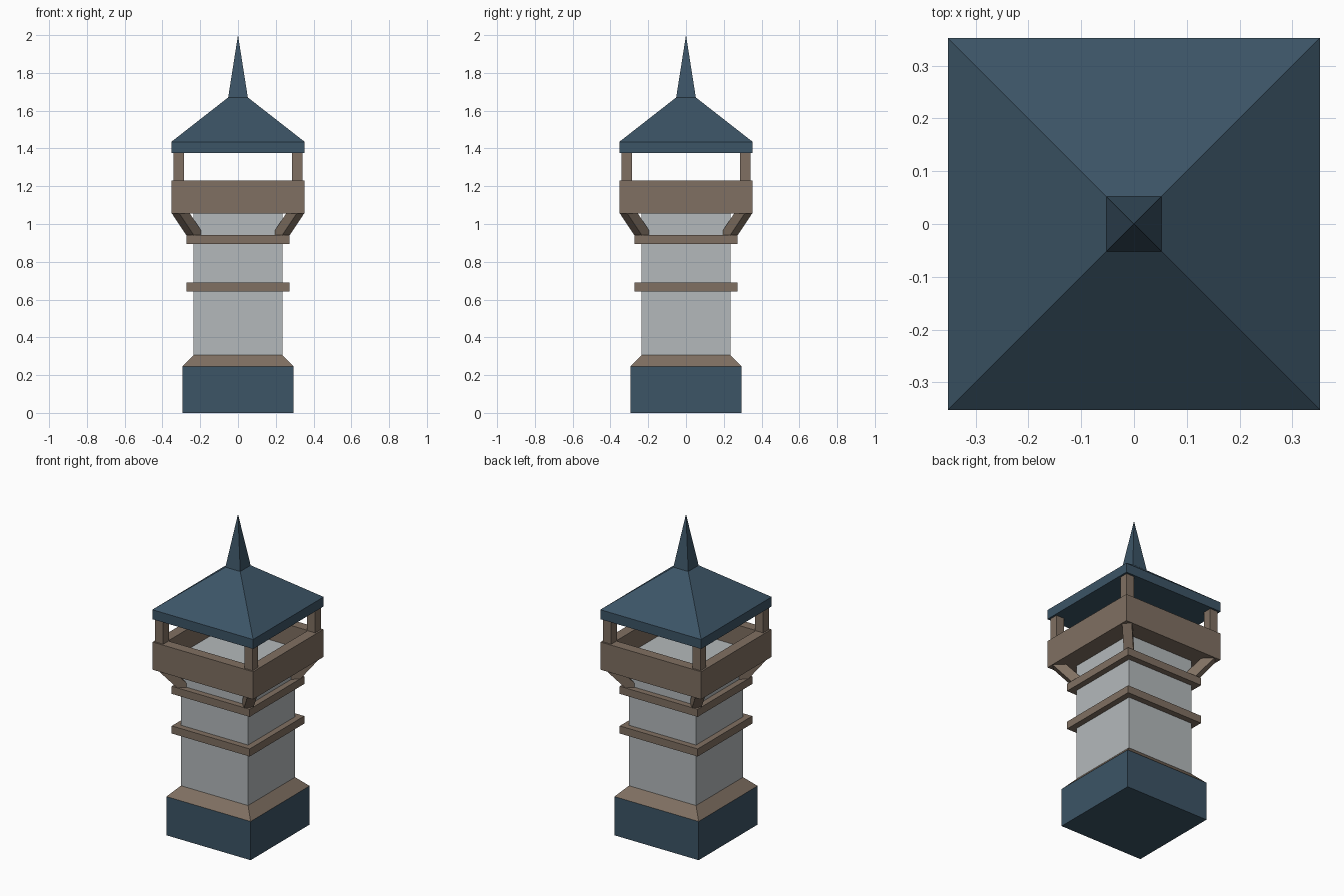
import bpy, bmesh
from mathutils import Vector

if "Cube" in bpy.data.objects:
    bpy.data.objects.remove(bpy.data.objects["Cube"])


def material(name, rgb):
    m = bpy.data.materials.new(name)
    m.diffuse_color = (*rgb, 1.0)
    m.use_nodes = True
    m.node_tree.nodes["Principled BSDF"].inputs["Base Color"].default_value = m.diffuse_color
    return m


NAVY = material("slate_blue", (0.045, 0.089, 0.133))
WOOD = material("brown_wood", (0.216, 0.162, 0.122))
STONE = material("pale_grey_stone", (0.456, 0.485, 0.497))


def finish(name, bm, mat):
    bmesh.ops.recalc_face_normals(bm, faces=bm.faces)
    mesh = bpy.data.meshes.new(name)
    bm.to_mesh(mesh)
    bm.free()
    mesh.materials.append(mat)
    obj = bpy.data.objects.new(name, mesh)
    bpy.context.collection.objects.link(obj)
    return obj


def loft(name, rings, mat, closed=False):
    """Join rings of four points; closed loops the last ring to the first."""
    bm = bmesh.new()
    vs = [[bm.verts.new(p) for p in ring] for ring in rings]
    pairs = list(zip(vs, vs[1:]))
    if closed:
        pairs.append((vs[-1], vs[0]))
    else:
        bm.faces.new(vs[0])
        bm.faces.new(vs[-1])
    for a, b in pairs:
        for i in range(4):
            j = (i + 1) % 4
            bm.faces.new((a[i], a[j], b[j], b[i]))
    return finish(name, bm, mat)


def square(h, z, cx=0, cy=0):
    return [(cx + sx * h, cy + sy * h, z)
            for sx, sy in ((-1, -1), (1, -1), (1, 1), (-1, 1))]


def tower(name, profile, mat, closed=False):
    return loft(name, [square(h, z) for h, z in profile], mat, closed)


# Base and shaft
tower("base_block", [(0.295, 0), (0.295, 0.245)], NAVY)
tower("base_trim", [(0.295, 0.245), (0.235, 0.307)], WOOD)
tower("shaft", [(0.235, 0.30), (0.235, 1.06)], STONE)
for name, z in (("lower_band", 0.642), ("upper_band", 0.893)):
    tower(name, [(0.273, z), (0.273, z + 0.048)], WOOD)

# Balcony: underside, floor and open parapet
tower("balcony_underside", [(0.30, 1.056), (0.30, 1.08)], WOOD)
tower("balcony_floor", [(0.29, 1.075), (0.29, 1.10)], STONE)
tower("balcony_parapet", [(0.352, 1.055), (0.352, 1.23),
                          (0.288, 1.23), (0.288, 1.055)], WOOD, closed=True)

# Corner posts and diagonal brackets
for sx in (-1, 1):
    for sy in (-1, 1):
        side = ("left" if sx < 0 else "right") + ("_front" if sy < 0 else "_back")
        loft("post_" + side, [square(0.028, z, sx * 0.313, sy * 0.313)
                              for z in (1.22, 1.385)], WOOD)
        out = Vector((sx, sy, 0)).normalized()
        across = Vector((-out.y, out.x, 0)) * 0.028
        rings = []
        for inner, outer, z in ((0.275, 0.354, 0.935), (0.39, 0.468, 1.057)):
            up = Vector((0, 0, z))
            rings.append([out * inner - across + up, out * outer - across + up,
                          out * outer + across + up, out * inner + across + up])
        loft("bracket_" + side, rings, WOOD)

# Roof and spire
tower("roof", [(0.353, 1.375), (0.353, 1.435), (0.052, 1.67)], NAVY)
bm = bmesh.new()
ring = [bm.verts.new(p) for p in square(0.052, 1.67)]
tip = bm.verts.new((0, 0, 2.0))
for i in range(4):
    bm.faces.new((ring[i], ring[(i + 1) % 4], tip))
bm.faces.new(ring)
finish("spire", bm, NAVY)
